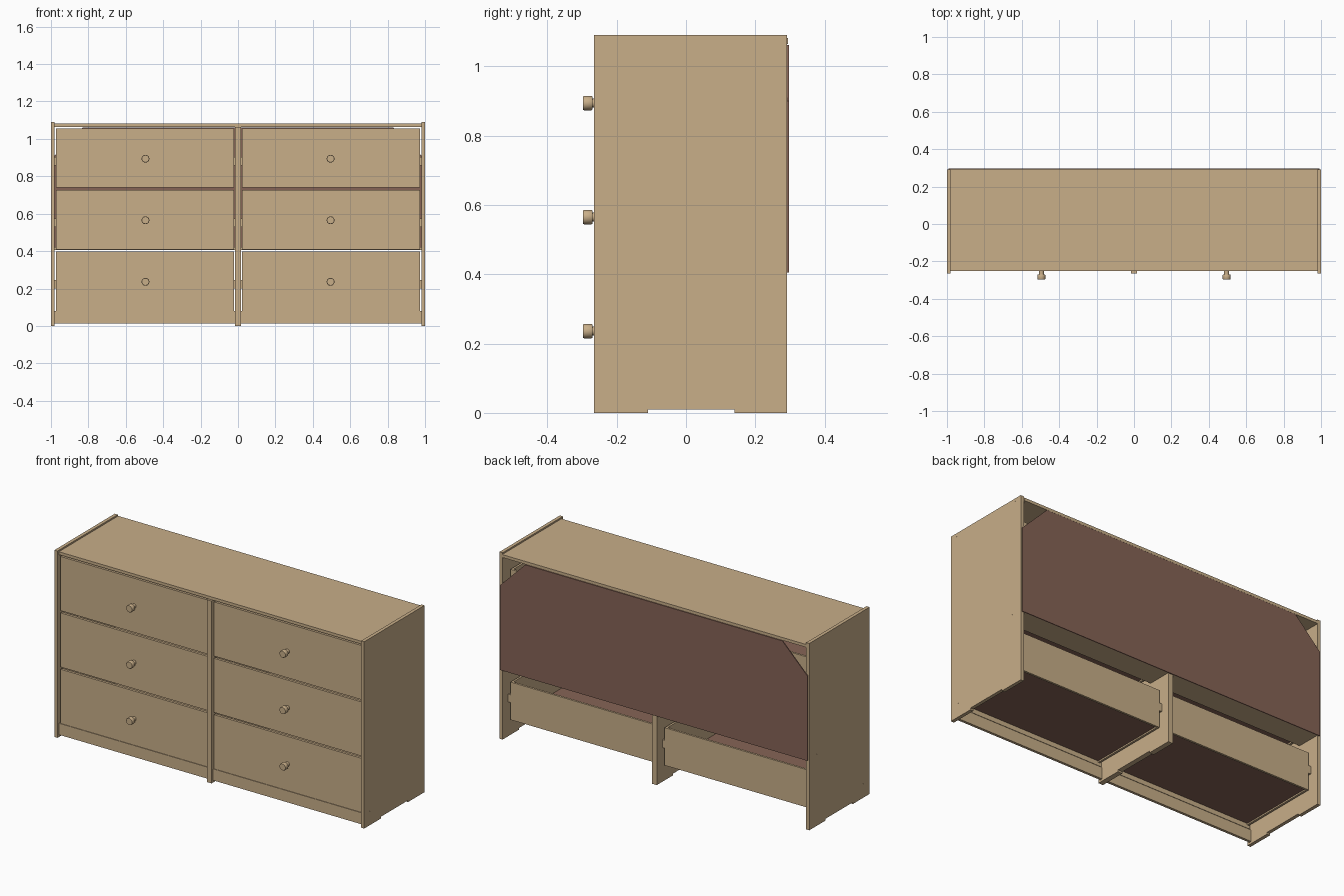
import bpy, bmesh, math
from mathutils import Matrix, Vector

if "Cube" in bpy.data.objects:
    bpy.data.objects.remove(bpy.data.objects["Cube"])


def material(name, rgb):
    m = bpy.data.materials.new(name)
    m.use_nodes = True
    m.diffuse_color = (*rgb, 1)
    m.node_tree.nodes["Principled BSDF"].inputs["Base Color"].default_value = (*rgb, 1)
    return m


TAN = material("tan wood", (0.58, 0.425, 0.25))
BROWN = material("brown board", (0.24, 0.127, 0.093))


def finish(name, bm, mat):
    bmesh.ops.recalc_face_normals(bm, faces=bm.faces)
    mesh = bpy.data.meshes.new(name)
    bm.to_mesh(mesh)
    bm.free()
    mesh.materials.append(mat)
    ob = bpy.data.objects.new(name, mesh)
    bpy.context.collection.objects.link(ob)
    return ob


def box(name, x, y, z, mat=TAN):
    """Box from (min, max) ranges."""
    bm = bmesh.new()
    bmesh.ops.create_cube(bm, size=1)
    for v in bm.verts:
        v.co = [r[0] if c < 0 else r[1] for c, r in zip(v.co, (x, y, z))]
    return finish(name, bm, mat)


def prism(name, points, depth, mat):
    """Extrude a flat outline along a vector."""
    bm = bmesh.new()
    face = bm.faces.new([bm.verts.new(p) for p in points])
    out = bmesh.ops.extrude_face_region(bm, geom=[face])
    moved = [g for g in out["geom"] if isinstance(g, bmesh.types.BMVert)]
    bmesh.ops.translate(bm, verts=moved, vec=Vector(depth))
    return finish(name, bm, mat)


def turned(name, profile, place, axis, mat=TAN, sides=24):
    """Spin (radius, height) pairs around an axis through a point."""
    bm = bmesh.new()
    rings = []
    for r, h in profile:
        rings.append([bm.verts.new((r * math.cos(a), r * math.sin(a), h))
                      for a in (i * math.tau / sides for i in range(sides))])
    for a, b in zip(rings, rings[1:]):
        for i in range(sides):
            j = (i + 1) % sides
            bm.faces.new((a[i], a[j], b[j], b[i]))
    bm.faces.new(rings[0])
    bm.faces.new(rings[-1])
    turn = Vector(axis).to_track_quat("Z", "Y").to_matrix().to_4x4()
    bmesh.ops.transform(bm, matrix=Matrix.Translation(place) @ turn, verts=bm.verts)
    ob = finish(name, bm, mat)
    bpy.ops.object.select_all(action="DESELECT")
    bpy.context.view_layer.objects.active = ob
    ob.select_set(True)
    bpy.ops.object.shade_smooth_by_angle(angle=math.radians(35))
    return ob


FRONT, BACK, TOP = -0.265, 0.291, 1.09
FACE = (-0.25, -0.235)


# Upright panels with a shallow relief between the feet
def upright(name, x0, x1, top):
    outline = [(FRONT, 0), (-0.11, 0), (-0.11, 0.01), (0.14, 0.01),
               (0.14, 0), (BACK, 0), (BACK, top), (FRONT, top)]
    prism(name, [(x0, y, z) for y, z in outline], (x1 - x0, 0, 0), TAN)


upright("right_side", -1, -0.98, TOP)
upright("left_side", 0.98, 1, TOP)
upright("centre_divider", -0.015, 0.015, 1.064)

# Top and back board with clipped upper corners
box("top_panel", (-0.98, 0.98), (-0.252, 0.295), (1.064, 1.081))
prism("back_board",
      [(x, BACK, z) for x, z in ((-0.992, 0.405), (0.992, 0.405), (0.992, 0.9),
                                 (0.83, 1.062), (-0.83, 1.062), (-0.992, 0.9))],
      (0, 0.006, 0), BROWN)

for s, side in ((-1, "right"), (1, "left")):
    def span(a, b):
        return tuple(sorted((s * a, s * b)))

    # Plinth and rear stretcher
    box(f"{side}_plinth", span(0.015, 0.98), FACE, (0.012, 0.079))
    box(f"{side}_rear_rail", span(0.015, 0.98), (0.15, BACK), (0.406, 0.421))

    # Screw heads on the outer sides
    for y, z in ((-0.22, 1.073), (0.243, 1.073), (0.22, 0.415), (-0.21, 0.081)):
        turned(f"{side}_screw", [(0.004, 0), (0.004, 0.001)],
               (s * 0.9995, y, z), (s, 0, 0), sides=10)

    # Drawers
    for row in range(3):
        z = 0.085 + row * 0.329
        tag = f"{side}_drawer_{row + 1}"
        low, high = z + 0.015, z + 0.235
        box(tag + "_front", span(0.021, 0.972), FACE,
            (z - 0.004, z + 0.312))
        box(tag + "_back", span(0.03, 0.965), (0.228, 0.24), (low, high))
        for name, a, b in (("inner", 0.03, 0.042), ("outer", 0.953, 0.965)):
            box(f"{tag}_{name}_wall", span(a, b), (FACE[1], 0.228), (low, high))
        box(tag + "_bottom", span(0.042, 0.953), (FACE[1], 0.228),
            (low + 0.008, low + 0.014), BROWN)
        # Runners
        for name, a, b in (("inner", 0.015, 0.03), ("outer", 0.965, 0.98)):
            box(f"{tag}_{name}_runner", span(a, b), (-0.22, 0.24),
                (z + 0.115, z + 0.16))
        # Knob on a narrow neck
        turned(tag + "_knob",
               [(0.013, 0), (0.013, 0.02), (0.019, 0.02), (0.021, 0.023),
                (0.021, 0.044), (0.019, 0.047)],
               (s * 0.495, FACE[0], z + 0.151), (0, -1, 0))
